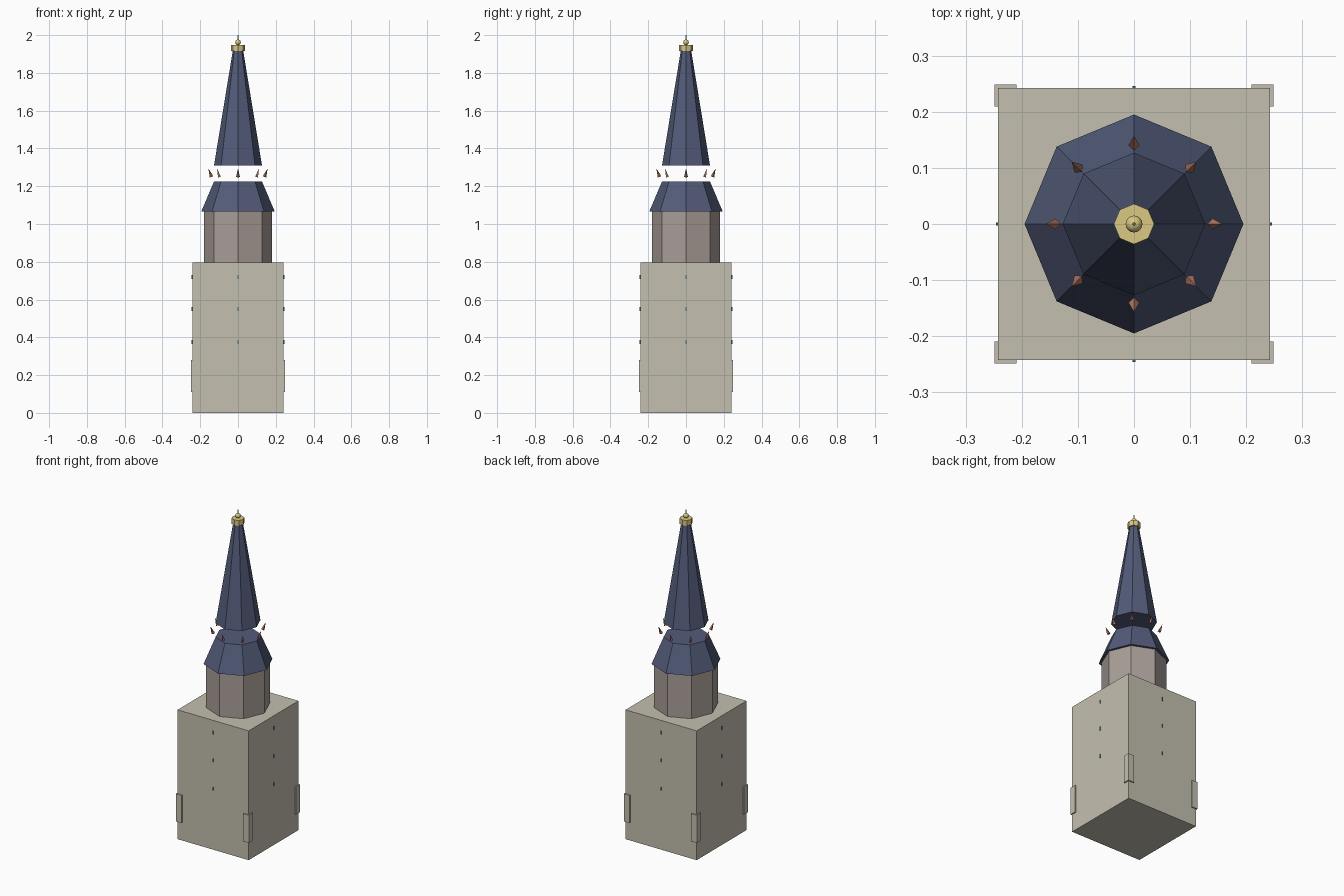
import bpy
from math import pi, cos, sin

if "Cube" in bpy.data.objects:
    bpy.data.objects.remove(bpy.data.objects["Cube"])


def material(name, r, g, b):
    m = bpy.data.materials.new(name)
    m.diffuse_color = (r, g, b, 1)
    m.use_nodes = True
    m.node_tree.nodes["Principled BSDF"].inputs["Base Color"].default_value = m.diffuse_color
    return m


stone = material("pale_stone", 0.55, 0.52, 0.43)
drum_stone = material("warm_stone", 0.40, 0.34, 0.31)
slate = material("blue_slate", 0.085, 0.105, 0.19)
gold = material("gold", 0.70, 0.58, 0.22)
copper = material("copper", 0.45, 0.19, 0.13)
glass = material("teal_glass", 0.03, 0.16, 0.17)


def finish(name, mat):
    o = bpy.context.object
    o.name = name
    o.data.materials.append(mat)
    return o


def box(name, mat, center, size):
    bpy.ops.mesh.primitive_cube_add(size=1, location=center)
    o = finish(name, mat)
    o.scale = size
    return o


def frustum(name, mat, z0, z1, r0, r1, sides=8):
    bpy.ops.mesh.primitive_cone_add(vertices=sides, radius1=r0, radius2=r1,
                                    depth=z1 - z0, location=(0, 0, (z0 + z1) / 2))
    return finish(name, mat)


# Square tower base
box("tower_base", stone, (0, 0, 0.3975), (0.484, 0.484, 0.795))

# Corner blocks
for sx in (-1, 1):
    for sy in (-1, 1):
        box("corner_block", stone, (sx * 0.229, sy * 0.229, 0.195), (0.04, 0.04, 0.17))

# Slit windows, three on each side
for i in range(4):
    a = i * pi / 2
    for z in (0.375, 0.55, 0.72):
        w = box("slit_window", glass, (0.242 * cos(a), 0.242 * sin(a), z),
                (0.008, 0.005, 0.022))
        w.rotation_euler[2] = a

# Octagonal drum, roof skirt and spire
frustum("drum", drum_stone, 0.795, 1.065, 0.18, 0.18)
frustum("roof_skirt", slate, 1.065, 1.225, 0.195, 0.127)
frustum("spire", slate, 1.31, 1.915, 0.127, 0.028)

# Ring of spikes leaning outward in the gap
for i in range(8):
    a = i * pi / 4
    s = frustum("ring_spike", copper, 0, 0.048, 0.01, 0, sides=4)
    s.location = (0.1485 * cos(a), 0.1485 * sin(a), 1.272)
    s.rotation_euler = (0, 0.36, a)

# Finial: collar, ball and needle
frustum("finial_collar", gold, 1.915, 1.948, 0.036, 0.036)
bpy.ops.mesh.primitive_uv_sphere_add(segments=16, ring_count=8, radius=0.015,
                                     location=(0, 0, 1.962))
finish("finial_ball", gold)
bpy.ops.object.shade_smooth_by_angle()
frustum("finial_needle", gold, 1.97, 2.0, 0.003, 0.002)
